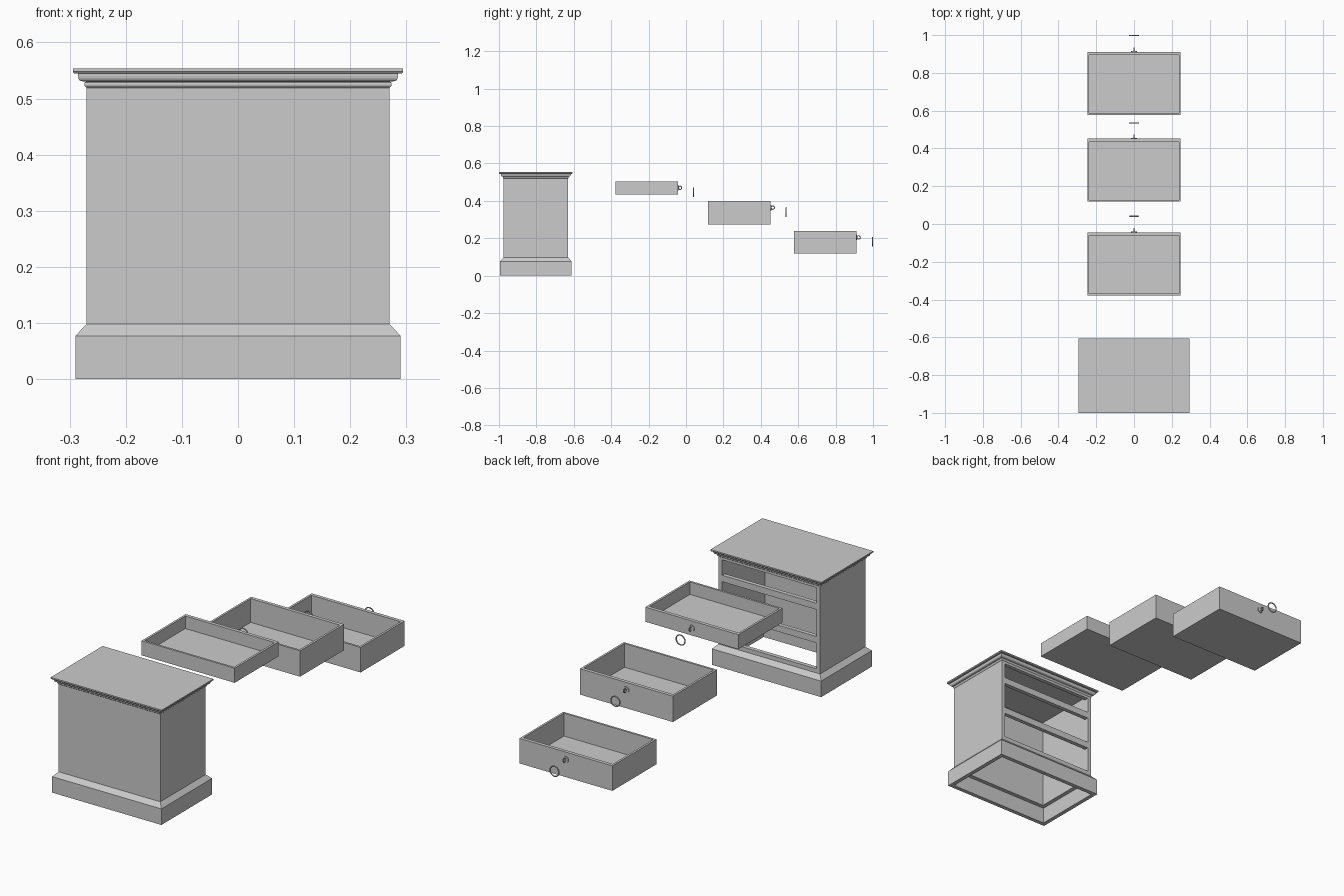
import bpy, bmesh
from math import pi, sin, cos

if "Cube" in bpy.data.objects:
    bpy.data.objects.remove(bpy.data.objects["Cube"])

CY = -0.803              # centre of the cabinet in y
BX, BY = 0.27, 0.172     # half width and half depth of the cabinet body


def finish(bm, name):
    bmesh.ops.recalc_face_normals(bm, faces=bm.faces)
    me = bpy.data.meshes.new(name)
    bm.to_mesh(me)
    bm.free()
    ob = bpy.data.objects.new(name, me)
    bpy.context.collection.objects.link(ob)
    return ob


def add_box(bm, x0, x1, y0, y1, z0, z1):
    vs = bmesh.ops.create_cube(bm, size=1)["verts"]
    for v in vs:
        v.co.x = x0 if v.co.x < 0 else x1
        v.co.y = y0 if v.co.y < 0 else y1
        v.co.z = z0 if v.co.z < 0 else z1


def box(name, *dims):
    bm = bmesh.new()
    add_box(bm, *dims)
    return finish(bm, name)


def rect_loft(name, profile, hx, hy, cy, closed=False):
    """Sweep an (offset, z) profile round a rectangle."""
    bm = bmesh.new()
    rings = [[bm.verts.new((sx * (hx + o), cy + sy * (hy + o), z))
              for sx, sy in ((-1, -1), (1, -1), (1, 1), (-1, 1))] for o, z in profile]
    pairs = list(zip(rings, rings[1:]))
    if closed:
        pairs.append((rings[-1], rings[0]))
    else:
        bm.faces.new(rings[0])
        bm.faces.new(rings[-1])
    for a, b in pairs:
        for i in range(4):
            j = (i + 1) % 4
            bm.faces.new((a[i], a[j], b[j], b[i]))
    return finish(bm, name)


def torus(name, loc, major, minor, rot, segs=32, sides=10):
    bpy.ops.mesh.primitive_torus_add(location=loc, rotation=rot, major_radius=major,
                                     minor_radius=minor, major_segments=segs, minor_segments=sides)
    ob = bpy.context.object
    ob.name = name
    bpy.ops.object.shade_smooth_by_angle()


# Plinth: hollow frame with sloped top
rect_loft("plinth", [(0.02, 0), (0.02, 0.077), (0, 0.098), (-0.02, 0.098),
                     (-0.02, 0.078), (0, 0.078), (0, 0)], BX, BY, CY, closed=True)

# Cabinet walls, open at the bottom
y0, y1, t = CY - BY, CY + BY, 0.02
box("back_panel", -BX, BX, y0, y0 + t, 0.098, 0.521)
for s, n in ((-1, "left"), (1, "right")):
    a, b = sorted((s * BX, s * (BX - t)))
    box(n + "_side", a, b, y0 + t, y1, 0.098, 0.521)

# Front rails between the drawer openings
for i, (a, b) in enumerate(((0.098, 0.118), (0.242, 0.273), (0.402, 0.433), (0.507, 0.521))):
    box(f"front_rail_{i + 1}", -BX + t, BX - t, y1 - t, y1, a, b)

# Moulded top: bead, cove and slab
profile = [(0, 0.519), (0.003, 0.522), (0.004, 0.525), (0.003, 0.529), (0.001, 0.530), (0.008, 0.531)]
profile += [(0.008 + 0.007 * sin(k * pi / 8), 0.539 - 0.008 * cos(k * pi / 8)) for k in range(1, 5)]
profile += [(0.015, 0.545), (0.022, 0.545), (0.0245, 0.548), (0.0245, 0.554)]
rect_loft("moulded_top", profile, BX, BY, CY)

# Drawers: back y, front y, bottom z, top z, knob z, ring y, ring z
drawers = (("top", -0.378, -0.044, 0.435, 0.505, 0.47, 0.041, 0.446),
           ("middle", 0.118, 0.452, 0.275, 0.399, 0.364, 0.535, 0.340),
           ("bottom", 0.577, 0.911, 0.120, 0.240, 0.205, 0.997, 0.181))
DX, W = 0.247, 0.01
for n, ya, yb, za, zb, kz, ry, rz in drawers:
    bm = bmesh.new()
    add_box(bm, -DX, DX, yb - 0.017, yb, za, zb)
    add_box(bm, -DX, DX, ya, ya + W, za, zb)
    add_box(bm, -DX, -DX + W, ya + W, yb - 0.017, za, zb)
    add_box(bm, DX - W, DX, ya + W, yb - 0.017, za, zb)
    add_box(bm, -DX + W, DX - W, ya + W, yb - 0.017, za, za + W)
    finish(bm, n + "_drawer")
    # Backplate, eyelet and pull ring
    bpy.ops.mesh.primitive_cylinder_add(vertices=24, radius=0.015, depth=0.004,
                                        location=(0, yb + 0.002, kz), rotation=(pi / 2, 0, 0))
    bpy.context.object.name = n + "_backplate"
    bpy.ops.object.shade_smooth_by_angle()
    torus(n + "_eyelet", (0, yb + 0.012, kz), 0.009, 0.0025, (0, pi / 2, 0), 20, 8)
    torus(n + "_pull_ring", (0, ry, rz), 0.0235, 0.003, (pi / 2, 0, 0))
